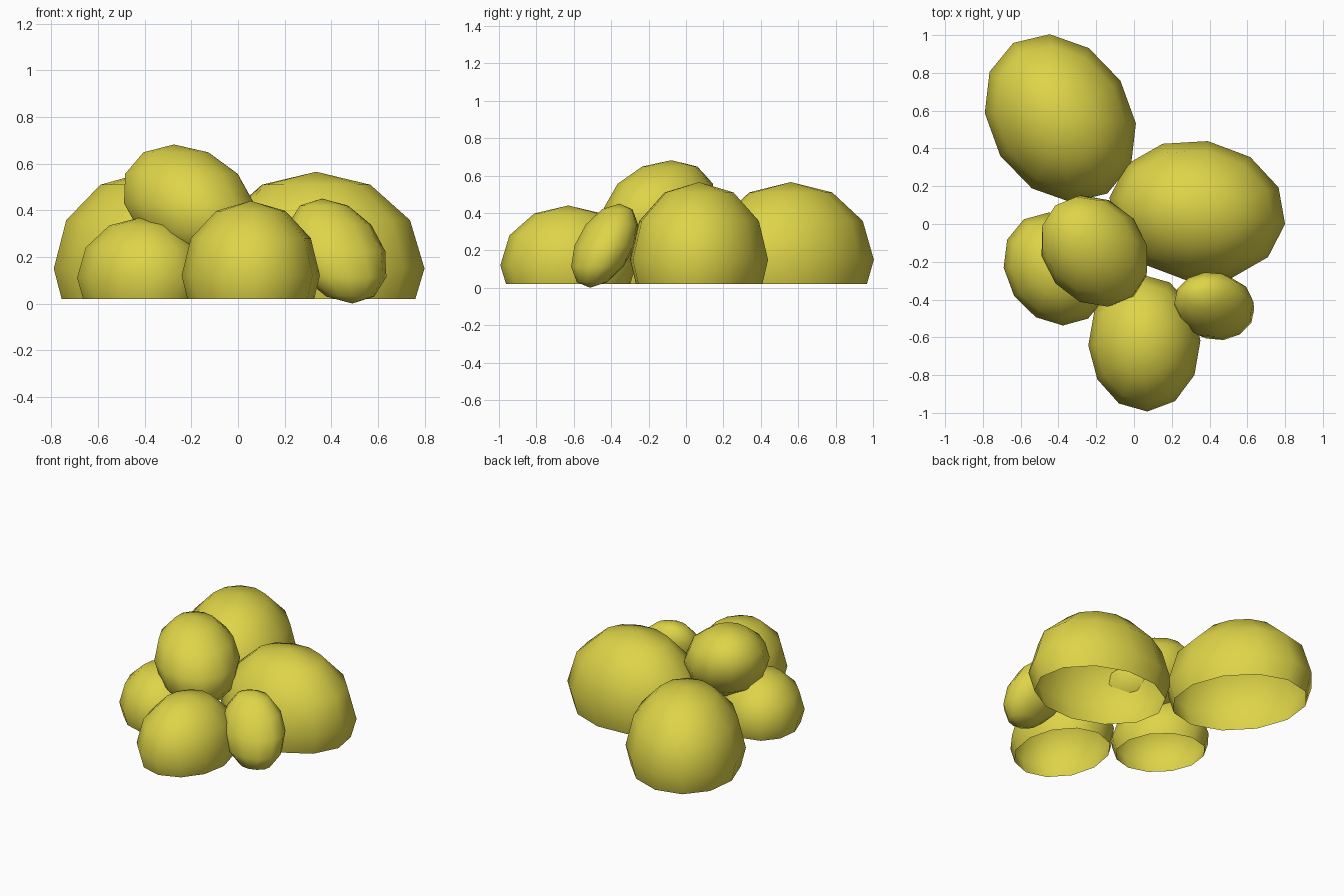
import bpy, bmesh, math
from mathutils import Matrix, Vector

if "Cube" in bpy.data.objects:
    bpy.data.objects.remove(bpy.data.objects["Cube"])

# One flat colour for the whole pile
yellow = bpy.data.materials.new("mustard_yellow")
yellow.diffuse_color = (0.73, 0.66, 0.065, 1)
yellow.use_nodes = True
yellow.node_tree.nodes["Principled BSDF"].inputs["Base Color"].default_value = yellow.diffuse_color

GROUND = 0.02


def boulder(name, centre, size, turn, lean=(0, 0), cut=True):
    """Low-poly ellipsoid: size = (rx, ry, height), turned about z,
    its pole leaning by (lean x, lean y); cut = open at the ground."""
    rx, ry, h = size
    c, s = math.cos(math.radians(turn)), math.sin(math.radians(turn))
    m = Matrix(((rx * c, -ry * s, lean[0], centre[0]),
                (rx * s, ry * c, lean[1], centre[1]),
                (0, 0, h, centre[2]),
                (0, 0, 0, 1)))
    bm = bmesh.new()
    bmesh.ops.create_uvsphere(bm, u_segments=12, v_segments=6, radius=1)
    bm.transform(m)
    if cut:
        bmesh.ops.bisect_plane(bm, geom=bm.verts[:] + bm.edges[:] + bm.faces[:],
                               plane_co=Vector((0, 0, GROUND)),
                               plane_no=Vector((0, 0, 1)), clear_inner=True)
    for f in bm.faces:
        f.smooth = True
    me = bpy.data.meshes.new(name)
    bm.to_mesh(me)
    bm.free()
    me.materials.append(yellow)
    ob = bpy.data.objects.new(name, me)
    bpy.context.collection.objects.link(ob)
    return ob


# Boulders resting on the ground, with open bottoms
boulder("back_boulder", (-0.39, 0.56, 0.15), (0.375, 0.47, 0.415), 32)
boulder("right_boulder", (0.335, 0.07, 0.15), (0.47, 0.373, 0.415), -8.6)
boulder("left_boulder", (-0.413, -0.238, 0.11), (0.264, 0.313, 0.26), 33)
boulder("front_boulder", (0.055, -0.63, 0.12), (0.297, 0.363, 0.32), 2.5)

# Tilted whole boulders: one on top of the pile, one leaning at the right
boulder("top_boulder", (-0.21, -0.143, 0.43), (0.268, 0.314, 0.252), 40,
        lean=(-0.065, 0.065), cut=False)
boulder("leaning_boulder", (0.425, -0.435, 0.225), (0.208, 0.163, 0.225), 7,
        lean=(-0.065, 0.078), cut=False)
